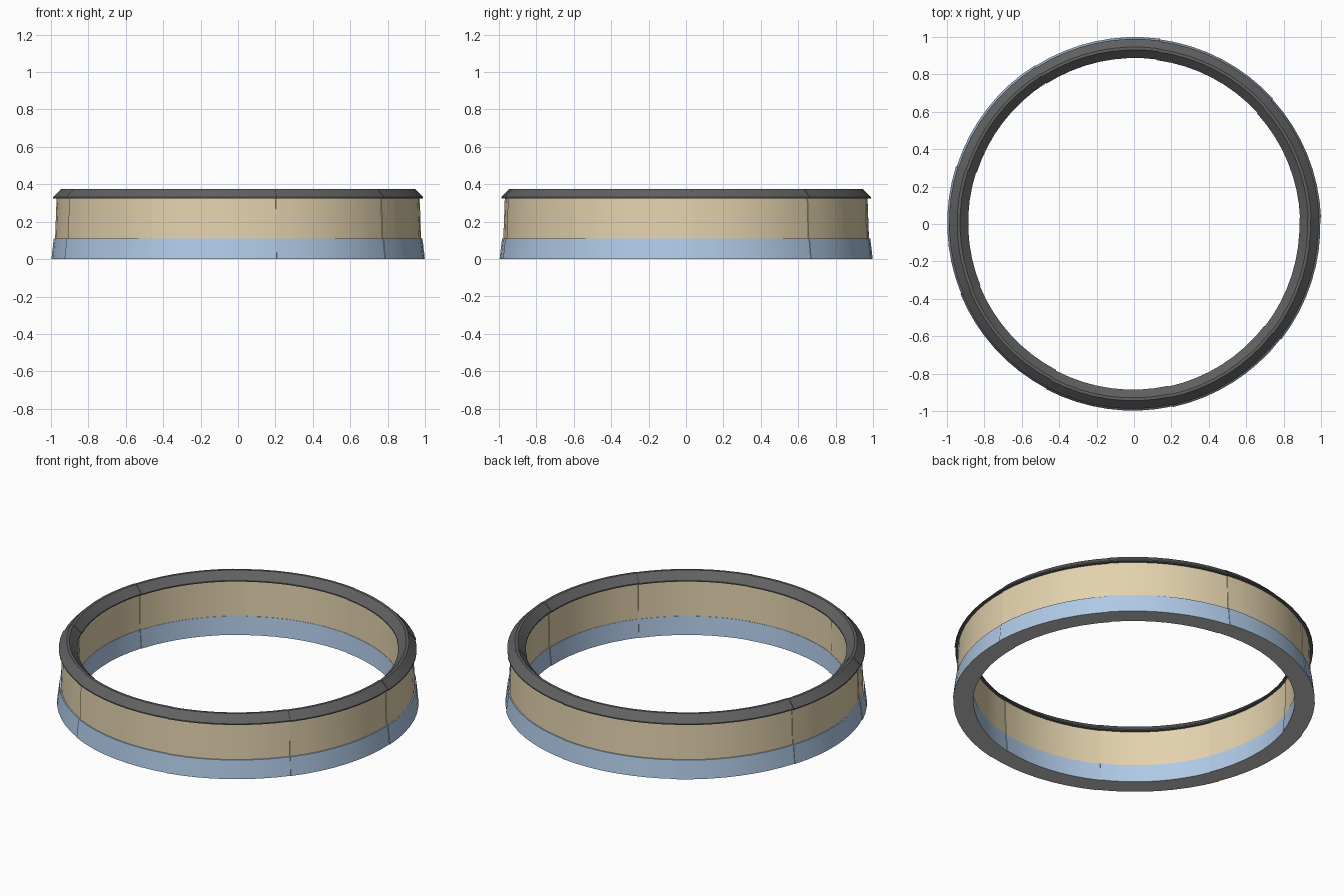
import bpy, bmesh, math

if "Cube" in bpy.data.objects:
    bpy.data.objects.remove(bpy.data.objects["Cube"])

def material(name, rgb):
    m = bpy.data.materials.new(name)
    m.diffuse_color = (*rgb, 1)
    m.use_nodes = True
    m.node_tree.nodes["Principled BSDF"].inputs["Base Color"].default_value = m.diffuse_color
    return m

STONE = material("tan wall", (0.77, 0.645, 0.42))
BLUE = material("pale blue base", (0.44, 0.60, 0.81))
GREY = material("dark grey", (0.12, 0.12, 0.12))
LIGHT = material("light grey underside", (0.59, 0.59, 0.59))

SEGMENTS, STEPS, START = 9, 8, 2.0

def sweep(name, profile, index, mat, under=None):
    """Sweep a closed (radius, z) profile along one 40 degree wall segment."""
    bm = bmesh.new()
    rings = []
    span = 360 / SEGMENTS
    for s in range(STEPS + 1):
        t = s / STEPS
        a = math.radians(START + span * (index + t))
        shift = 0.002 - 0.004 * t          # segments step slightly at the seams
        rings.append([bm.verts.new(((r + shift) * math.cos(a),
                                    (r + shift) * math.sin(a), z))
                      for r, z in profile])
    n = len(profile)
    for a, b in zip(rings, rings[1:]):
        for i in range(n):
            j = (i + 1) % n
            bm.faces.new((a[i], b[i], b[j], a[j]))
    bm.faces.new(rings[0])
    bm.faces.new(rings[-1][::-1])
    bmesh.ops.recalc_face_normals(bm, faces=bm.faces)
    me = bpy.data.meshes.new(name)
    me.materials.append(mat)
    if under:
        me.materials.append(under)
        for f in bm.faces:
            if f.normal.z < -0.9:
                f.material_index = 1
    bm.to_mesh(me)
    bm.free()
    ob = bpy.data.objects.new(name, me)
    bpy.context.collection.objects.link(ob)
    bpy.context.view_layer.objects.active = ob
    ob.select_set(True)
    bpy.ops.object.shade_smooth_by_angle(angle=math.radians(25))
    ob.select_set(False)

# (radius, height) cross-sections; the base has a small ledge under the wall
base = [(0.998, 0), (0.985, 0.11), (0.896, 0.11), (0.887, 0)]
wall = [(0.978, 0.11), (0.970, 0.33), (0.903, 0.33), (0.898, 0.11)]
cap = [(0.988, 0.325), (0.988, 0.332), (0.945, 0.375), (0.930, 0.375),
       (0.886, 0.332), (0.886, 0.325)]

for k in range(SEGMENTS):
    sweep(f"base_segment_{k + 1}", base, k, BLUE, LIGHT)
    sweep(f"wall_segment_{k + 1}", wall, k, STONE)
    sweep(f"cap_segment_{k + 1}", cap, k, GREY)
